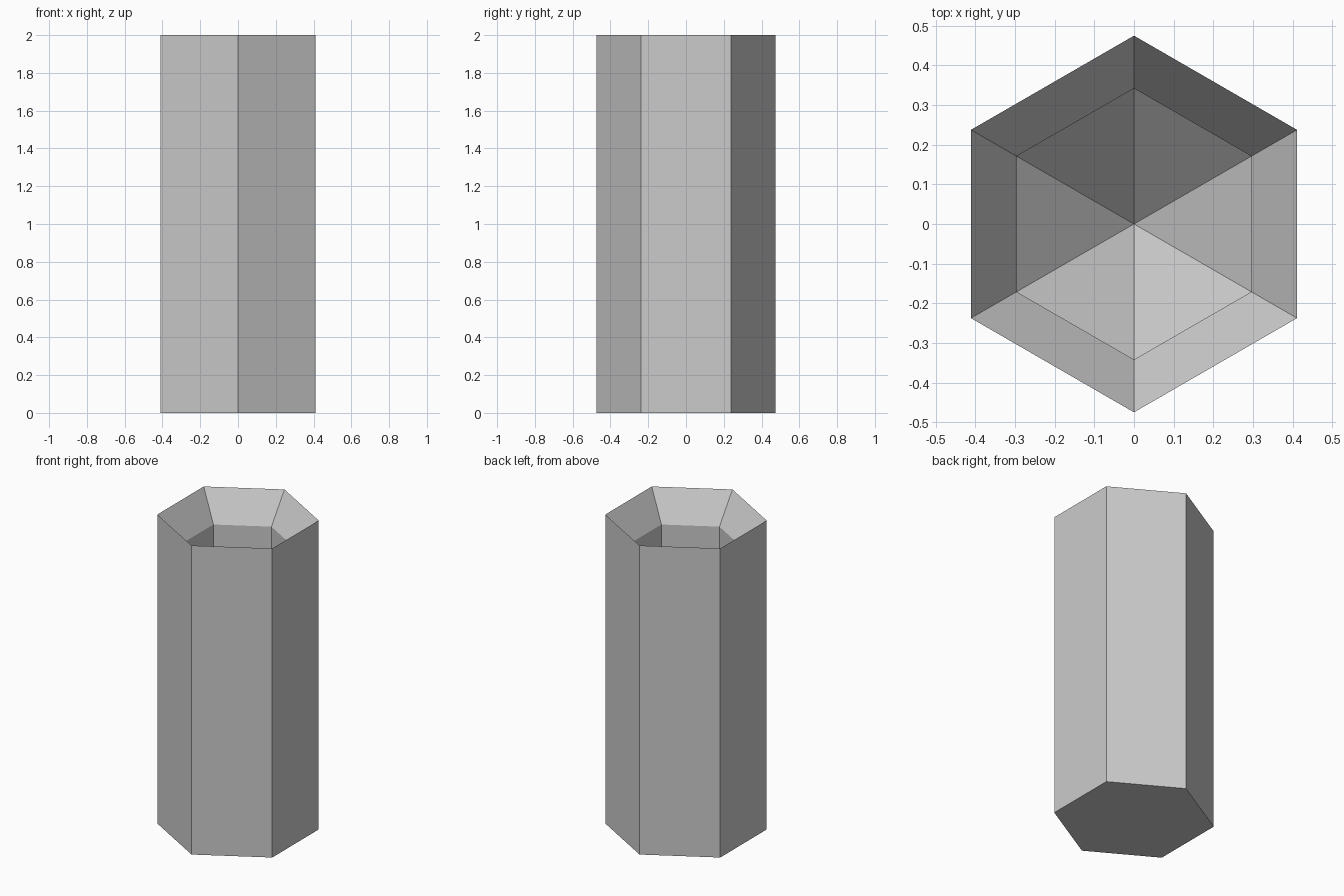
import bpy, bmesh
from math import cos, sin, pi

if "Cube" in bpy.data.objects:
    bpy.data.objects.remove(bpy.data.objects["Cube"])

SIDES = 6
R_OUT, R_IN = 0.475, 0.342

bm = bmesh.new()


def ring(radius, z):
    """Hexagon of vertices with corners on the y axis."""
    angles = [pi / 2 + 2 * pi * i / SIDES for i in range(SIDES)]
    return [bm.verts.new((radius * cos(a), radius * sin(a), z)) for a in angles]


def bridge(a, b):
    for i in range(SIDES):
        j = (i + 1) % SIDES
        bm.faces.new((a[i], a[j], b[j], b[i]))


# Outer wall, bevelled mouth, then straight inner wall
profile = [(R_OUT, 0), (R_OUT, 2), (R_IN, 1.81), (R_IN, 0.45)]
rings = [ring(r, z) for r, z in profile]
for lower, upper in zip(rings, rings[1:]):
    bridge(lower, upper)

# Flat base
bm.faces.new(rings[0][::-1])

# Funnel-shaped floor of the cavity
tip = bm.verts.new((0, 0, 0.12))
for i in range(SIDES):
    bm.faces.new((rings[-1][i], rings[-1][(i + 1) % SIDES], tip))

bmesh.ops.recalc_face_normals(bm, faces=bm.faces)
mesh = bpy.data.meshes.new("hexagonal_holder")
bm.to_mesh(mesh)
bm.free()
bpy.context.collection.objects.link(bpy.data.objects.new("hexagonal_holder", mesh))
